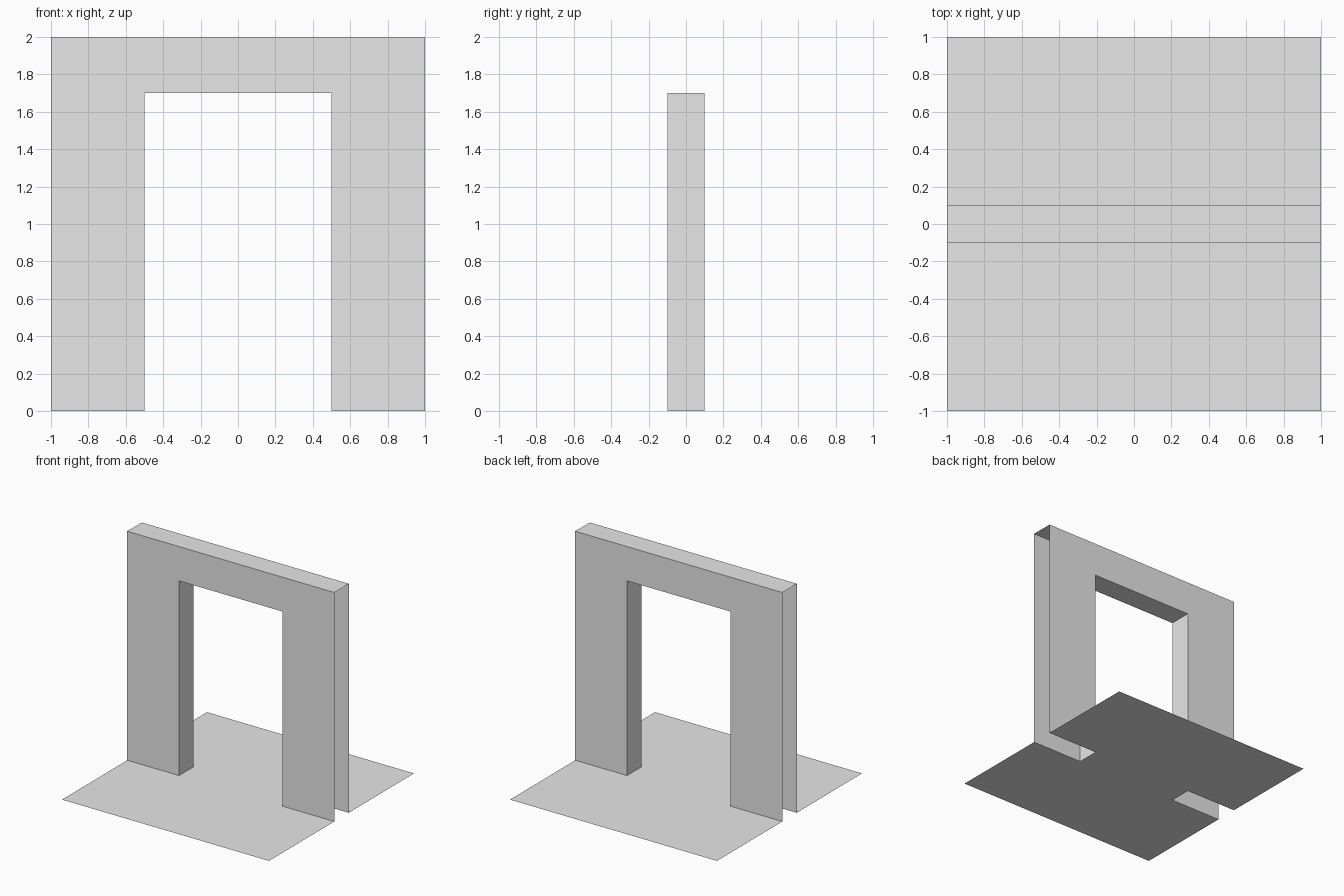
import bpy
import bmesh
from mathutils import Vector

HALF = 1.0        # half width of the floor and wall
DOOR = 0.5        # half width of the opening
DOOR_TOP = 1.7    # height of the opening
HEIGHT = 2.0
THICK = 0.1       # half thickness of the wall

cube = bpy.data.objects.get("Cube")
if cube:
    bpy.data.objects.remove(cube, do_unlink=True)

grey = bpy.data.materials.new("plain grey")
grey.use_nodes = True
colour = (0.8, 0.8, 0.8, 1)
grey.diffuse_color = colour
grey.node_tree.nodes["Principled BSDF"].inputs["Base Color"].default_value = colour


def add_object(name, bm):
    mesh = bpy.data.meshes.new(name)
    bm.to_mesh(mesh)
    bm.free()
    mesh.materials.append(grey)
    obj = bpy.data.objects.new(name, mesh)
    bpy.context.collection.objects.link(obj)


def sheet(name, outline, normal):
    """Flat open surface from an outline, facing the given direction."""
    bm = bmesh.new()
    face = bm.faces.new([bm.verts.new(p) for p in outline])
    face.normal_update()
    if face.normal.dot(Vector(normal)) < 0:
        face.normal_flip()
    add_object(name, bm)


def strip(name, profile):
    """Open strip: an x-z profile swept through the wall thickness."""
    bm = bmesh.new()
    rows = [[bm.verts.new((x, y, z)) for x, z in profile] for y in (-THICK, THICK)]
    for i in range(len(profile) - 1):
        bm.faces.new((rows[0][i], rows[0][i + 1], rows[1][i + 1], rows[1][i]))
    add_object(name, bm)


# Front and back wall sheets, each with the doorway cut out
doorway = [(-DOOR, 0), (-DOOR, DOOR_TOP), (DOOR, DOOR_TOP), (DOOR, 0)]
wall = doorway + [(HALF, 0), (HALF, HEIGHT), (-HALF, HEIGHT), (-HALF, 0)]
for name, side in (("front_wall", -1), ("back_wall", 1)):
    sheet(name, [(x, side * THICK, z) for x, z in wall], (0, side, 0))

# Doorway lining and wall top; the outer ends of the wall stay open
strip("doorway_lining", doorway)
strip("wall_top", [(-HALF, HEIGHT), (HALF, HEIGHT)])

# Floor sheet, notched under each hollow pillar
right_edge = [(HALF, -HALF), (HALF, -THICK), (DOOR, -THICK),
              (DOOR, THICK), (HALF, THICK), (HALF, HALF)]
floor = right_edge + [(-x, y) for x, y in reversed(right_edge)]
sheet("floor", [(x, y, 0) for x, y in floor], (0, 0, 1))
